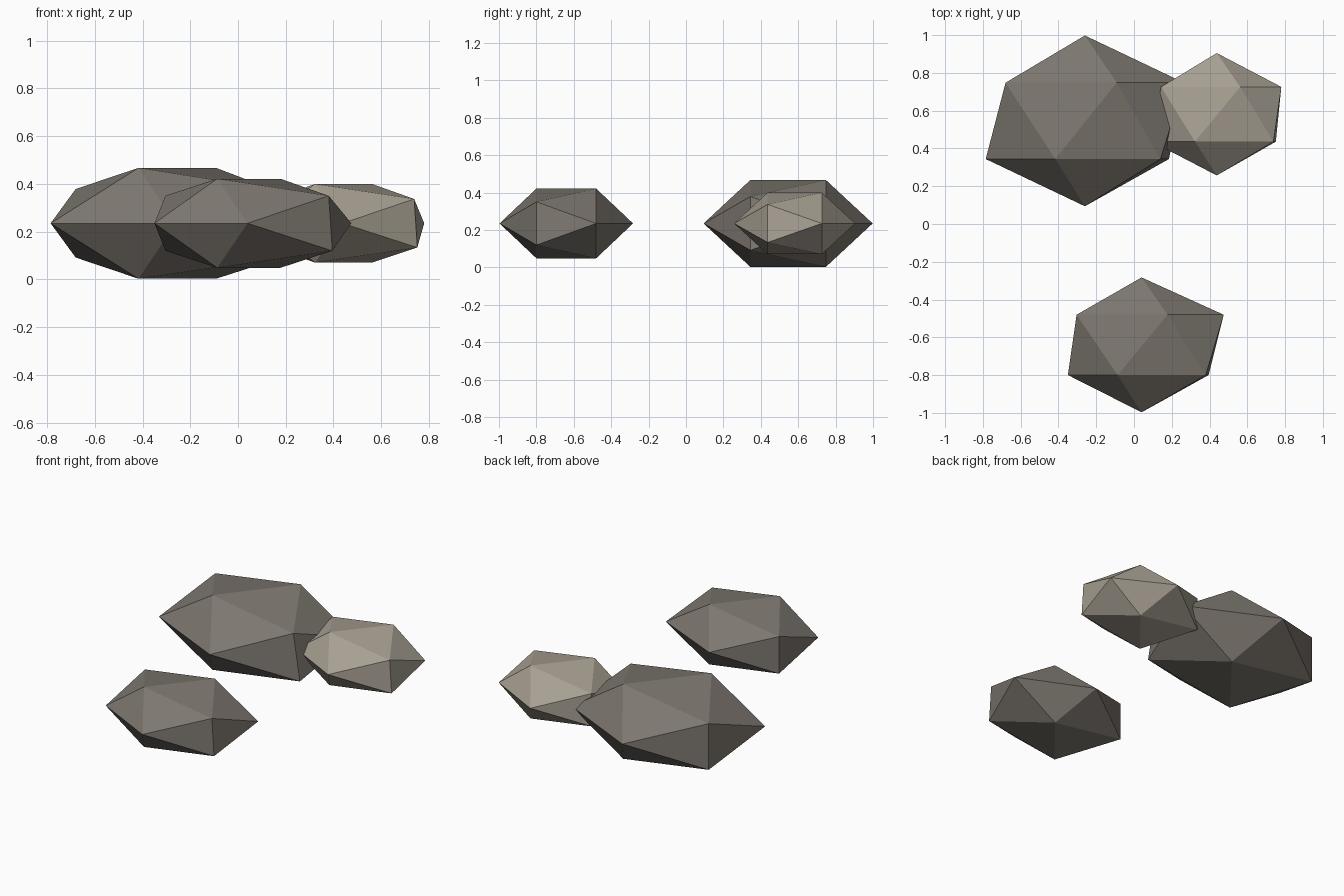
import bpy
import bmesh
import math

cube = bpy.data.objects.get("Cube")
if cube:
    bpy.data.objects.remove(cube, do_unlink=True)


def make_material(name, color):
    mat = bpy.data.materials.new(name)
    mat.use_nodes = True
    mat.diffuse_color = color
    bsdf = mat.node_tree.nodes["Principled BSDF"]
    bsdf.inputs["Base Color"].default_value = color
    bsdf.inputs["Roughness"].default_value = 0.9
    return mat


dark_stone = make_material("dark stone", (0.205, 0.184, 0.159, 1))
pale_stone = make_material("pale stone", (0.39, 0.35, 0.29, 1))


def rock(name, center, length, height, widths, overhang, mat):
    """Flattened icosahedron with its poles along y.

    widths: x offsets of the ring corners, from the right side to the left.
    overhang: extra x of the lower right front corner.
    """
    bm = bmesh.new()
    bmesh.ops.create_icosphere(bm, subdivisions=1, radius=1)
    for v in bm.verts:
        x, y, z = v.co
        if abs(z) > 0.9:
            v.co = (0, z * length, 0)
            continue
        corner = round(abs(math.atan2(y, x)) / math.radians(36))
        new_x = widths[corner]
        if corner == 1 and y < 0:
            new_x += overhang
        v.co = (new_x, z * length, y / 0.894 * height)
    bmesh.ops.recalc_face_normals(bm, faces=bm.faces)
    mesh = bpy.data.meshes.new(name)
    bm.to_mesh(mesh)
    bm.free()
    mesh.materials.append(mat)
    obj = bpy.data.objects.new(name, mesh)
    obj.location = center
    bpy.context.collection.objects.link(obj)
    return obj


# Three flat-faced stones lying apart on the ground
rock("large_rock", (-0.26, 0.546, 0.235), 0.452, 0.244,
     (0.525, 0.4, 0.168, -0.157, -0.42, -0.525), 0.045, dark_stone)
rock("front_rock", (0.04, -0.64, 0.235), 0.357, 0.196,
     (0.435, 0.34, 0.138, -0.127, -0.344, -0.39), 0.015, dark_stone)
rock("pale_rock", (0.438, 0.581, 0.235), 0.324, 0.173,
     (0.342, 0.3, 0.124, -0.115, -0.295, -0.344), 0.013, pale_stone)
